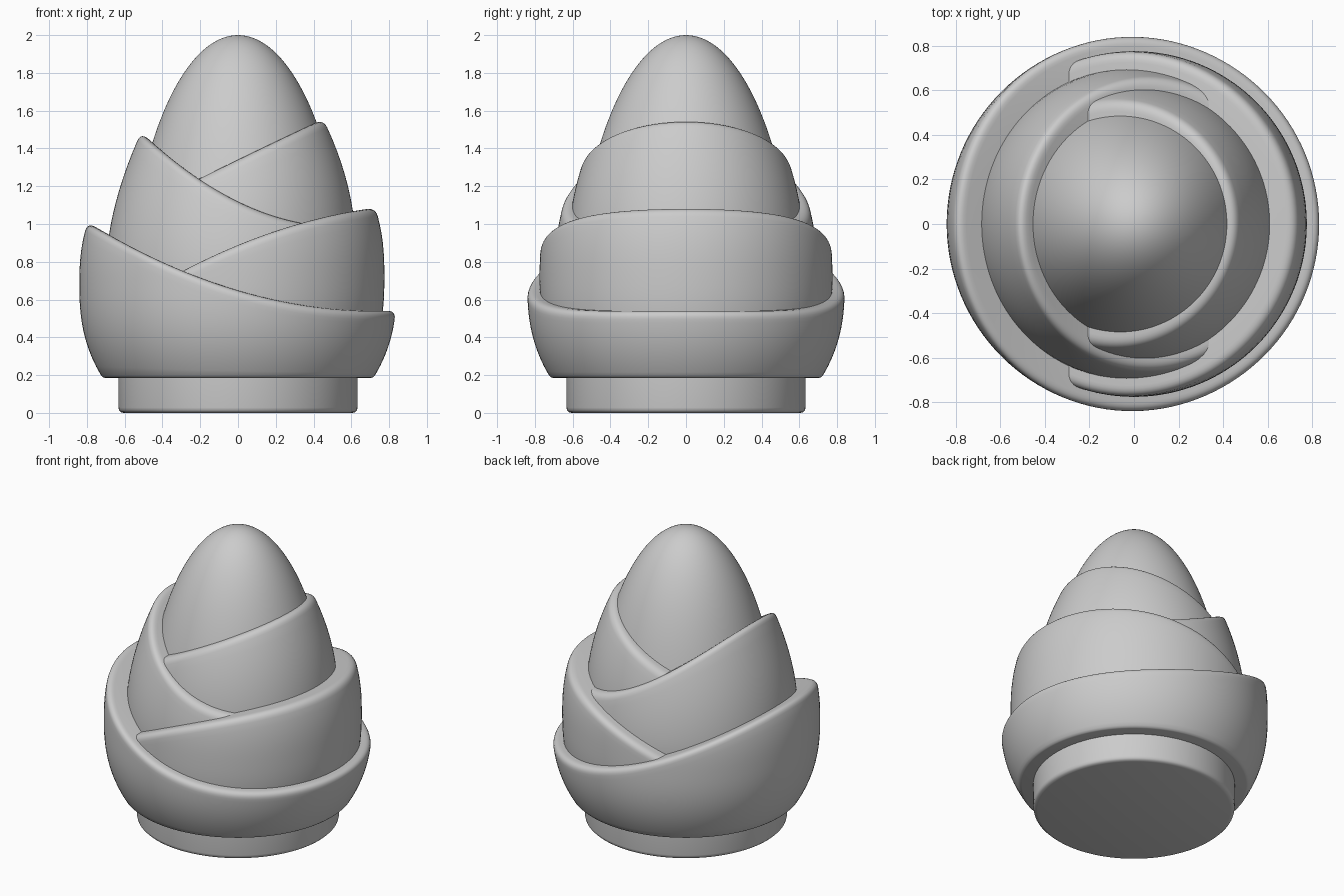
import bpy, bmesh
from math import sin, cos, pi, radians, sqrt

if "Cube" in bpy.data.objects:
    bpy.data.objects.remove(bpy.data.objects["Cube"], do_unlink=True)

SEGMENTS = 128

grey = bpy.data.materials.new("plain_grey")
grey.use_nodes = True
colour = (0.6, 0.6, 0.6, 1)
grey.diffuse_color = colour
grey.node_tree.nodes["Principled BSDF"].inputs["Base Color"].default_value = colour


def lathe(name, profile):
    """Spin a profile that may change with the angle: profile(angle) -> [(radius, z)]."""
    bm = bmesh.new()
    columns = []
    for i in range(SEGMENTS):
        a = 2 * pi * i / SEGMENTS
        columns.append([bm.verts.new((r * cos(a), r * sin(a), z)) for r, z in profile(a)])
    for i, left in enumerate(columns):
        right = columns[(i + 1) % SEGMENTS]
        for j in range(len(left) - 1):
            bm.faces.new((left[j], right[j], right[j + 1], left[j + 1]))
    bmesh.ops.remove_doubles(bm, verts=bm.verts, dist=0.0001)
    bmesh.ops.recalc_face_normals(bm, faces=bm.faces)
    mesh = bpy.data.meshes.new(name)
    bm.to_mesh(mesh)
    bm.free()
    mesh.materials.append(grey)
    obj = bpy.data.objects.new(name, mesh)
    bpy.context.collection.objects.link(obj)
    bpy.ops.object.select_all(action='DESELECT')
    obj.select_set(True)
    bpy.context.view_layer.objects.active = obj
    bpy.ops.object.shade_smooth_by_angle(angle=radians(40))


def layer(name, bottom, widest, belly, taper, power, cut):
    """Bulging shell, topped by a slanted curved cut with a rounded rim."""
    def radius(z):
        return widest - taper * abs(z - belly) ** power

    def height(x):
        return cut[0] + cut[1] * x + cut[2] * x * x

    def profile(a):
        # Corner where the wall meets the cut
        z = belly
        for _ in range(50):
            z = height(radius(z) * cos(a))
        r = radius(z)
        low = z - 0.045
        inner = r - 0.045
        edge = 0.012
        points = [(0, bottom), (radius(bottom) - edge, bottom),
                  (radius(bottom) - edge / 4, bottom + edge / 4)]
        start = bottom + edge
        for k in range(17):
            h = start + (low - start) * k / 16
            points.append((radius(h), h))
        # Rounded rim
        wall, cap = (radius(low), low), (inner, height(inner * cos(a)))
        for k in range(1, 7):
            t = k / 6
            points.append(tuple((1 - t) ** 2 * w + 2 * t * (1 - t) * c + t * t * q
                                for w, c, q in zip(wall, (r, z), cap)))
        # Cut surface towards the centre
        for k in range(1, 9):
            s = inner * (1 - k / 8)
            points.append((s, height(s * cos(a))))
        return points

    lathe(name, profile)


# Stem ring with a softened lower edge
lathe("base_ring", lambda a: [(0, 0), (0.605, 0), (0.621, 0.004), (0.63, 0.013),
                              (0.633, 0.028), (0.633, 0.25), (0, 0.25)])

# Overlapping layers, outermost first, slanting alternately right and left
layer("outer_layer", 0.185, 0.84, 0.68, 0.714, 2.5, (0.648, -0.295, 0.2))
layer("second_layer", 0.3, 0.775, 0.72, 0.6, 2.5, (0.888, 0.412, -0.193))
layer("third_layer", 0.4, 0.70, 0.75, 0.325, 1.8, (1.118, -0.489, 0.45))
layer("fourth_layer", 0.5, 0.625, 0.85, 0.35, 2, (1.34, 0.485, -0.02))

# Egg-shaped core
CORE_Z, CORE_R, CORE_H = 0.35, 0.6, 1.65
lathe("core", lambda a: [(0, CORE_Z)] + [
    (CORE_R * cos(k * pi / 80), CORE_Z + CORE_H * sin(k * pi / 80)) for k in range(41)])
